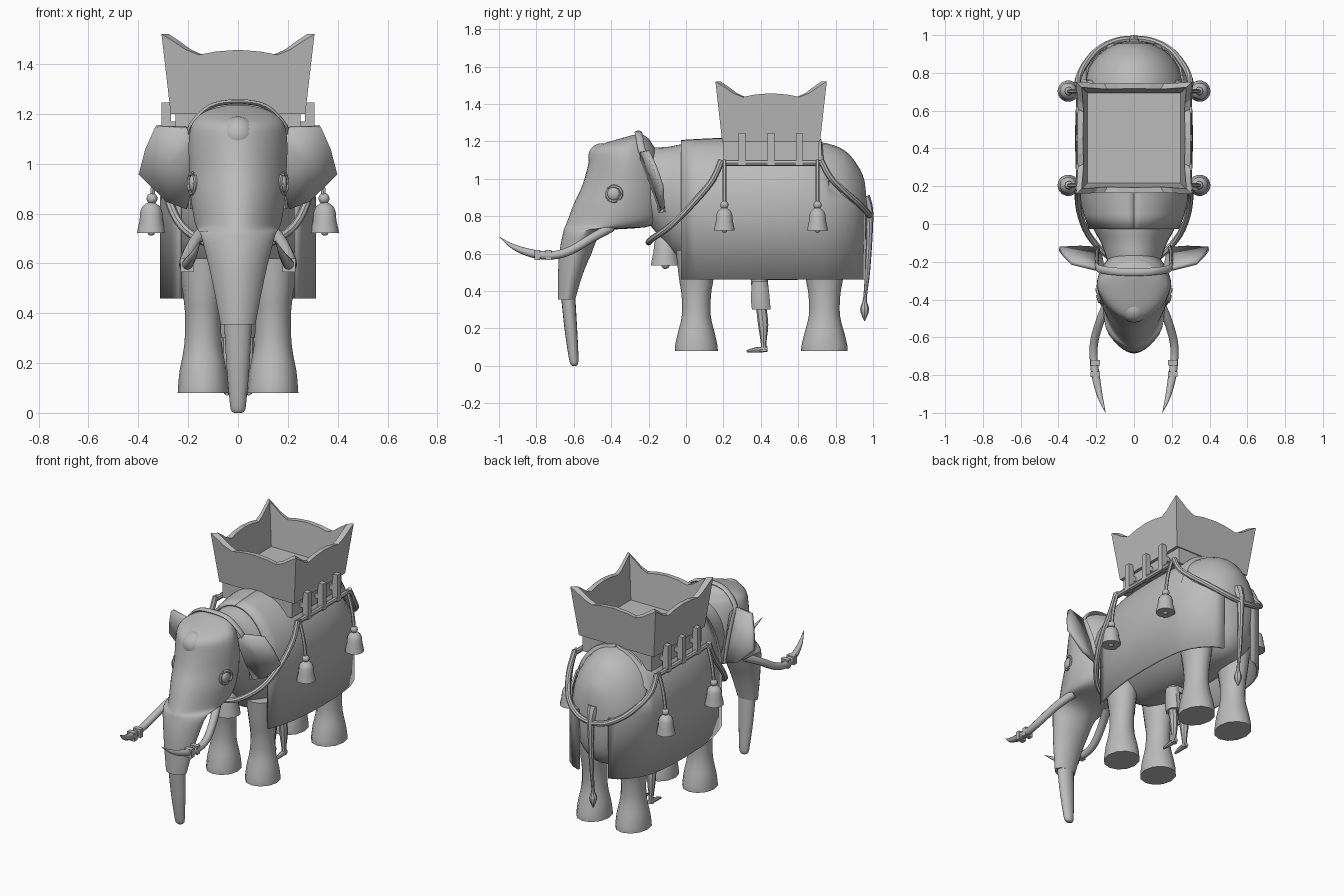
import bpy, bmesh, math
from mathutils import Vector

cube = bpy.data.objects.get("Cube")
if cube:
    bpy.data.objects.remove(cube)

stone = bpy.data.materials.new("warm_grey")
stone.use_nodes = True
grey = (0.5, 0.5, 0.5, 1)
stone.diffuse_color = grey
stone.node_tree.nodes["Principled BSDF"].inputs["Base Color"].default_value = grey
SIDES = (("left", 1), ("right", -1))


def make(name, verts, faces, smooth=40, solid=0):
    mesh = bpy.data.meshes.new(name)
    mesh.from_pydata([tuple(v) for v in verts], [], faces)
    bm = bmesh.new()
    bm.from_mesh(mesh)
    bmesh.ops.recalc_face_normals(bm, faces=bm.faces)
    bm.to_mesh(mesh)
    bm.free()
    mesh.materials.append(stone)
    ob = bpy.data.objects.new(name, mesh)
    bpy.context.collection.objects.link(ob)
    if solid:
        mod = ob.modifiers.new("thickness", "SOLIDIFY")
        mod.thickness, mod.offset = solid, 0
    if smooth:
        bpy.context.view_layer.objects.active = ob
        ob.select_set(True)
        bpy.ops.object.shade_smooth_by_angle(angle=math.radians(smooth))
        ob.select_set(False)
    return ob


def smooth_rows(rows, steps):
    """Catmull-Rom resampling of a list of equal-length tuples."""
    rows = [Vector(r) for r in rows]
    out = []
    for i in range(len(rows) - 1):
        b, c = rows[i], rows[i + 1]
        a = rows[i - 1] if i else b
        d = rows[i + 2] if i + 2 < len(rows) else c
        for s in range(steps):
            t = s / steps
            out.append(b + (c - a) * t / 2 + (a * 2 - b * 5 + c * 4 - d) * t * t / 2
                       + (b * 3 - a - c * 3 + d) * t ** 3 / 2)
    return out + [rows[-1]]


def skin(name, rings, smooth=40):
    n = len(rings[0])
    faces = [(r * n + k, r * n + (k + 1) % n, (r + 1) * n + (k + 1) % n, (r + 1) * n + k)
             for r in range(len(rings) - 1) for k in range(n)]
    total = len(rings) * n
    faces += [tuple(range(n)), tuple(range(total - n, total))]
    return make(name, [v for ring in rings for v in ring], faces, smooth)


def stack(name, axis, rows, n=24, x=0, steps=3, taper=0):
    """Slices (position on axis, low, high, half width), narrowed towards the low side by taper."""
    rings = []
    for p, lo, hi, w in smooth_rows(rows, steps):
        ring = []
        for k in range(n):
            a = math.tau * k / n
            q = (lo + hi) / 2 + (hi - lo) / 2 * math.sin(a)
            px = x + max(w, .002) * math.cos(a) * min(1, 1 + taper * math.sin(a))
            ring.append((px, q, p) if axis == "z" else (px, p, q))
        rings.append(ring)
    return skin(name, rings)


def tube(name, path, n=8, steps=4, flat=1):
    """Sweep along (x, y, z, radius) points."""
    pts = smooth_rows(path, steps)
    rings = []
    for i, p in enumerate(pts):
        t = (pts[min(i + 1, len(pts) - 1)] - pts[max(i - 1, 0)]).to_3d().normalized()
        side = Vector((0, 1, 0)) if abs(t.y) < .8 else Vector((0, 0, 1))
        side = (side - t * side.dot(t)).normalized()
        up = t.cross(side)
        rings.append([p.to_3d() + (side * math.cos(math.tau * k / n)
                      + up * flat * math.sin(math.tau * k / n)) * max(p[3], .001) for k in range(n)])
    return skin(name, rings)


def box(name, lo, hi):
    rings = [[(lo[0], lo[1], z), (hi[0], lo[1], z), (hi[0], hi[1], z), (lo[0], hi[1], z)]
             for z in (lo[2], hi[2])]
    return skin(name, rings, 0)


def ball(name, centre, r, sx=1):
    bm = bmesh.new()
    bmesh.ops.create_uvsphere(bm, u_segments=16, v_segments=10, radius=r)
    verts = [Vector((v.co.x * sx, v.co.y, v.co.z)) + Vector(centre) for v in bm.verts]
    faces = [[v.index for v in f.verts] for f in bm.faces]
    bm.free()
    return make(name, verts, faces)


def bell(name, x, y, z, s=1):
    shape = [(0, .057), (.015, .055), (.05, .047), (.085, .044), (.105, .036), (.118, .02), (.124, .008)]
    rings = [[(x + r * s * math.cos(a), y + r * s * math.sin(a), z + h * s)
              for a in (math.tau * k / 14 for k in range(14))] for h, r in shape]
    skin(name, rings)
    ball(name + "_clapper", (x, y, z + .005), .016 * s)


# Body, head and trunk
stack("body", "y", [(-.32, .88, 1.1, .1), (-.2, .76, 1.16, .14), (-.1, .64, 1.17, .175),
                    (-.02, .56, 1.185, .218), (.08, .5, 1.195, .252), (.2, .48, 1.2, .275),
                    (.4, .46, 1.205, .29), (.6, .46, 1.205, .288), (.75, .47, 1.19, .268),
                    (.85, .49, 1.15, .225), (.915, .54, 1.075, .165), (.955, .63, .985, .09),
                    (.97, .79, .81, 0)], 32)
stack("head", "z", [(1.235, -.28, -.23, .04), (1.215, -.35, -.2, .12), (1.185, -.45, -.18, .165),
                    (1.15, -.505, -.16, .188), (1.08, -.522, -.14, .198), (.97, -.552, -.12, .195),
                    (.87, -.598, -.12, .19), (.78, -.632, -.14, .177), (.74, -.648, -.22, .165),
                    (.715, -.656, -.44, .15), (.6, -.678, -.505, .12), (.48, -.684, -.555, .094),
                    (.355, -.685, -.592, .07)], 32, taper=.22)
stack("trunk_tip", "z", [(.37, -.668, -.592, .056), (.2, -.65, -.582, .047),
                         (.05, -.628, -.575, .034), (.01, -.618, -.578, .028), (0, -.61, -.585, .015)], 16)
ball("forehead_bump", (0, -.448, 1.115), .075)

# Harness pieces that cross the centre line
half_strap = [(.19, -.13, .82), (.195, -.15, .95), (.195, -.2, 1.08), (.19, -.235, 1.15),
              (.11, -.25, 1.23)]
strap = half_strap + [(0, -.255, 1.248)] + [(-x, y, z) for x, y, z in reversed(half_strap)]
tube("head_strap", [(*p, .02) for p in strap], flat=.5)
for name, half, mid in (
    ("chest_rope", [(.295, .19, 1.1), (.298, .14, .99), (.28, .03, .86), (.225, -.08, .75), (.12, -.18, .68)],
     (0, -.2, .66)),
    ("rump_rope", [(.295, .72, 1.1), (.295, .77, 1.01), (.262, .84, .94), (.195, .92, .87), (.1, .968, .82)],
     (0, .98, .805))):
    path = half + [mid] + [(-x, y, z) for x, y, z in reversed(half)]
    tube(name, [(*p, .017) for p in path])
bell("chest_bell", 0, -.11, .535, 1.4)

# Tail with tuft
tube("tail", [(0, .95, .9, .035), (0, .975, .83, .026), (0, .98, .7, .018), (0, .97, .5, .014),
              (0, .957, .36, .01), (0, .955, .3, .024), (0, .955, .24, .003)])

# Legs, ears, eyes and tusks
for side, s in SIDES:
    for place, dy, k in (("front", .055, 1), ("back", .74, 1.08)):
        rows = [(.08, .115, .102), (.11, .113, .1), (.17, .1, .094), (.27, .077, .076),
                (.38, .079, .072), (.47, .093, .08), (.62, .11, .1)]
        stack(f"{place}_{side}_leg", "z",
              [(z, dy - r * k, dy + r * k, w) for z, r, w in rows], 12, s * .14)
    ear = [(.16, -.235, 1.1), (.21, -.235, 1.145), (.33, -.205, 1.15), (.37, -.165, 1.06),
           (.396, -.13, .96), (.285, -.125, .85), (.205, -.13, .82), (.17, -.175, .95), (.27, -.172, 1.0)]
    make(f"{side}_ear", [(s * x, y, z) for x, y, z in ear],
         [(i, (i + 1) % 8, 8) for i in range(8)], 50, .022)
    ball(f"{side}_eye", (s * .18, -.385, .92), .036, .5)
    lid = [(s * (.183 + .014 * math.cos(a)), -.385 + .04 * math.cos(a), .92 + .04 * math.sin(a), .009)
           for a in (math.tau * i / 16 for i in range(17))]
    tube(f"{side}_eyelid", lid, 6, 1)
    tube(f"{side}_tusk", [(s * .13, -.4, .74, .026), (s * .175, -.5, .685, .024), (s * .21, -.62, .615, .023),
                          (s * .213, -.72, .59, .022), (s * .2, -.82, .6, .022),
                          (s * .178, -.92, .635, .014), (s * .15, -1, .69, .001)], 10)
    for i, y in enumerate((-.735, -.795)):
        box(f"{side}_tusk_band_{i}", (s * .205 - .026, y - .015, .565), (s * .205 + .026, y + .015, .62))

# Draped cloth: arch over the back, then a straight hang wrapping round the rump
for side, s in SIDES:
    rows = [(-.025, 1.2, .232, 0), (.05, 1.205, .26, 0), (.15, 1.21, .284, 0), (.28, 1.212, .301, 0),
            (.45, 1.213, .306, 0), (.6, 1.212, .302, 0), (.72, 1.205, .288, 0), (.76, 1.19, .279, 65),
            (.83, 1.17, .25, 78), (.89, 1.12, .206, 86), (.93, 1.07, .158, 89), (.952, 1, .105, 90)]
    verts, m = [], 14
    for y, top, w, start in rows:
        for k in range(m - 1):
            a = math.radians(start + (90 - start) * k / (m - 2))
            verts.append((s * w * math.sin(a), y, .85 + (top - .85) * math.cos(a)))
        verts.append((s * w, y, .46))
    make(f"{side}_cloth", verts, [(r * m + k, r * m + k + 1, r * m + m + k + 1, r * m + m + k)
                                  for r in range(len(rows) - 1) for k in range(m - 1)], 40, .014)

# Riding basket: four flared panels with scalloped tops
CY = .455
box("basket_base", (-.25, .2, 1.1), (.25, .71, 1.21))
box("basket_floor", (-.265, .195, 1.2), (.265, .715, 1.245))
crest = [(-1, 1.52), (-.85, 1.49), (-.7, 1.458), (-.53, 1.437), (-.3, 1.45), (0, 1.457)]
crest += [(-u, z) for u, z in reversed(crest[:-1])]
for name, quarter in (("front", 0), ("left", 1), ("back", 2), ("right", 3)):
    rings = []
    for u, z in crest:
        ring = []
        for h, inset in ((1.2, 0), (z, 0), (z, .03), (1.2, .03)):
            reach = .27 + .037 * (h - 1.2) / .32 - inset
            p = Vector((u * reach, -reach))
            for _ in range(quarter):
                p = Vector((-p.y, p.x))
            ring.append((p.x, p.y * .97 + CY, h))
        rings.append(ring)
    skin(f"basket_{name}_panel", rings, 0)

# Rails, clamps and hanging bells
for side, s in SIDES:
    tube(f"{side}_rail", [(s * .29, .19, 1.085, .016), (s * .29, .73, 1.085, .016)])
    for i, y in enumerate((.3, .455, .605)):
        a, b = sorted((s * .268, s * .306))
        box(f"{side}_clamp_{i}", (a, y - .018, 1.07), (b, y + .018, 1.245))
        a, b = sorted((s * .2, s * .29))
        box(f"{side}_clamp_arm_{i}", (a, y - .018, 1.14), (b, y + .018, 1.17))
    for place, y in (("front", .205), ("back", .703)):
        tube(f"{side}_{place}_bell_cord", [(s * .297, y, 1.1, .011), (s * .33, y, .98, .011),
                                           (s * .345, y, .86, .011)], 6)
        ball(f"{side}_{place}_cord_knot", (s * .345, y, .86), .022)
        bell(f"{side}_{place}_bell", s * .348, y, .722)

# Attendant standing under the belly
stack("attendant_torso", "z", [(.6, .36, .42, .04), (.5, .345, .435, .06), (.42, .35, .44, .055)], 12)
for side, s in SIDES:
    stack(f"attendant_{side}_shorts", "z", [(.45, .35, .44, .04), (.36, .345, .45, .042),
                                            (.3, .35, .455, .04)], 10, s * .035)
    stack(f"attendant_{side}_shin", "z", [(.31, .375, .43, .024), (.22, .385, .44, .025),
                                          (.12, .4, .43, .015), (.075, .395, .435, .017)], 8, s * .04)
    tube(f"attendant_{side}_foot", [(s * .04, .435, .088, .014), (s * .042, .38, .085, .015),
                                    (s * .045, .325, .077, .007)], 8)
